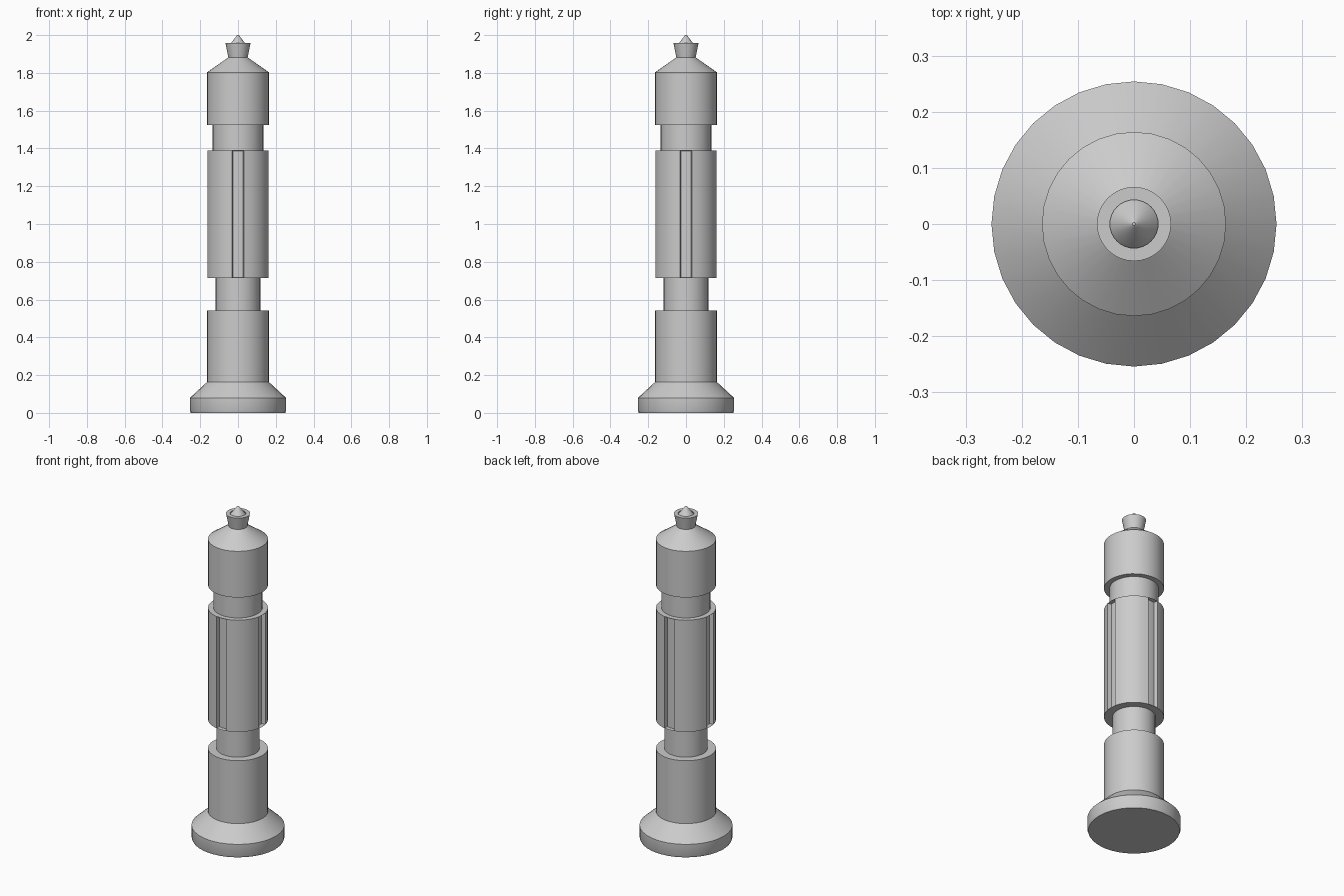
import bpy, bmesh, math

if "Cube" in bpy.data.objects:
    bpy.data.objects.remove(bpy.data.objects["Cube"])

SIDES = 32


def lathe(name, profile):
    """Revolve a closed-ended (radius, z) profile; vertices lie on the axes."""
    bm = bmesh.new()
    rings = []
    for r, z in profile:
        rings.append([bm.verts.new((r * math.cos(2 * math.pi * i / SIDES),
                                    r * math.sin(2 * math.pi * i / SIDES), z))
                      for i in range(SIDES)])
    bands = []
    for a, b in zip(rings, rings[1:]):
        bands.append([bm.faces.new((a[i], a[(i + 1) % SIDES],
                                    b[(i + 1) % SIDES], b[i]))
                      for i in range(SIDES)])
    bm.faces.new(rings[0][::-1])
    bm.faces.new(rings[-1])
    return name, bm, bands


def finish(name, bm):
    bmesh.ops.recalc_face_normals(bm, faces=bm.faces[:])
    mesh = bpy.data.meshes.new(name)
    bm.to_mesh(mesh)
    bm.free()
    obj = bpy.data.objects.new(name, mesh)
    bpy.context.collection.objects.link(obj)
    bpy.ops.object.select_all(action='DESELECT')
    obj.select_set(True)
    bpy.context.view_layer.objects.active = obj
    bpy.ops.object.shade_smooth_by_angle(angle=math.radians(25))


# Whole turned body: foot, shaft, necks, shoulder and tip
R = 0.164
LOW, HIGH = 0.715, 1.388
profile = [
    (0.25, 0.0), (0.254, 0.01), (0.254, 0.08), (R, 0.163),       # foot
    (R, 0.542), (0.118, 0.542), (0.118, LOW),                    # lower shaft and neck
    (R, LOW), (R, HIGH),                                         # grooved grip
    (0.134, HIGH), (0.134, 1.525), (R, 1.525), (R, 1.803),       # upper neck and barrel
    (0.051, 1.882), (0.066, 1.957), (0.043, 1.957),              # shoulder and collar
    (0.043, 1.949), (0.007, 1.997), (0.003, 2.0),                # pointed tip
]
name, bm, bands = lathe("turned_body", profile)

# Four shallow grooves: push the two grip faces around each axis inward
grip = bands[7]
FLOOR = 0.141
for q in range(4):
    k = q * SIDES // 4
    pair = [grip[(k - 1) % SIDES], grip[k]]
    ext = bmesh.ops.extrude_face_region(bm, geom=pair)
    for v in [e for e in ext["geom"] if isinstance(e, bmesh.types.BMVert)]:
        v.co.x *= FLOOR / R
        v.co.y *= FLOOR / R
        v.co.z += 0.001 if v.co.z < 1 else -0.001
    bmesh.ops.delete(bm, geom=[f for f in pair if f.is_valid], context='FACES_ONLY')
finish(name, bm)
